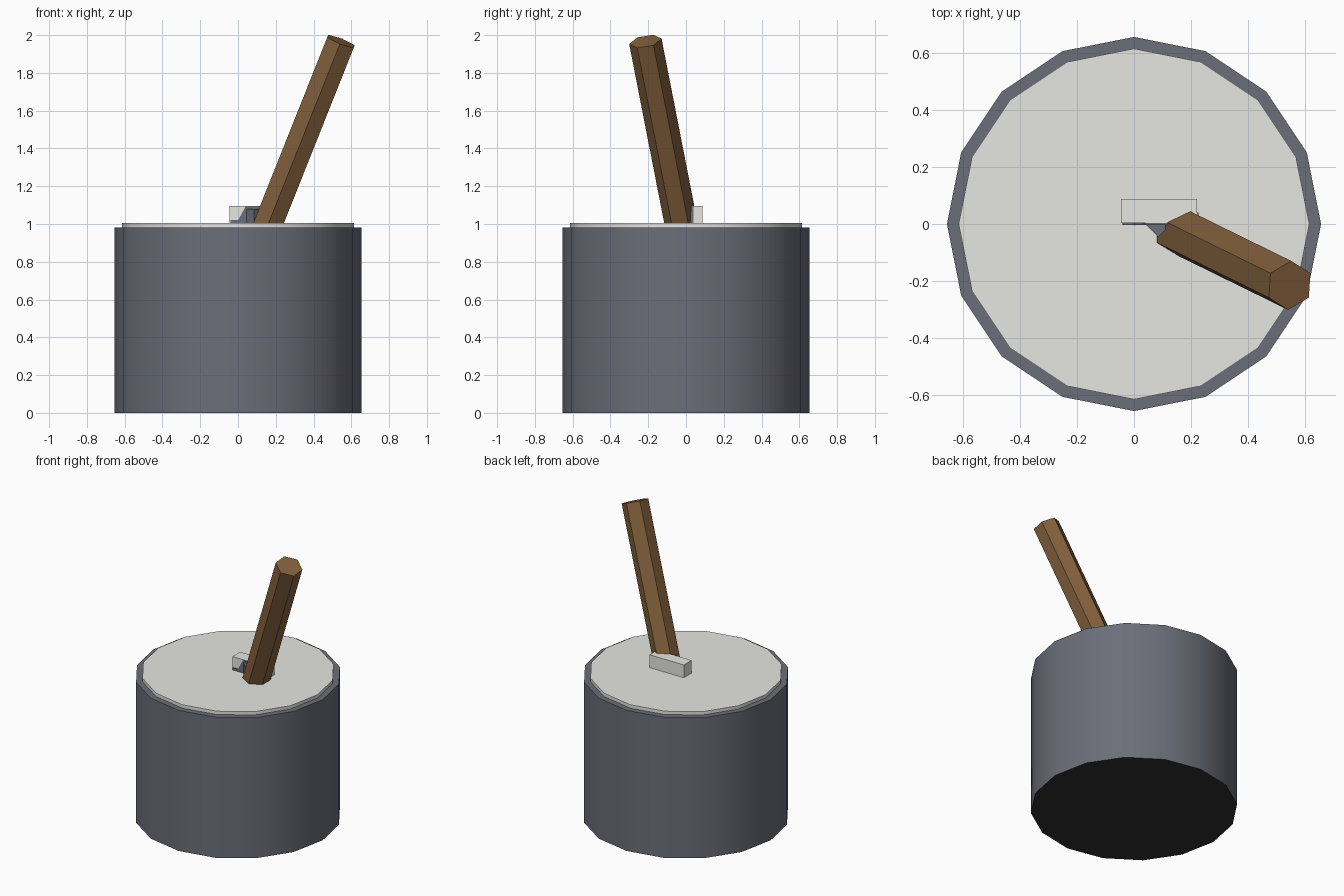
import bpy, bmesh, math
from mathutils import Vector, Matrix

cube = bpy.data.objects.get("Cube")
if cube:
    bpy.data.objects.remove(cube, do_unlink=True)


def material(name, rgb):
    m = bpy.data.materials.new(name)
    m.use_nodes = True
    m.diffuse_color = (*rgb, 1)
    m.node_tree.nodes["Principled BSDF"].inputs["Base Color"].default_value = (*rgb, 1)
    return m


slate = material("slate grey", (0.145, 0.157, 0.188))
pale = material("pale grey", (0.79, 0.79, 0.75))
wood = material("brown wood", (0.23, 0.118, 0.046))
black = material("soot black", (0.031, 0.031, 0.033))


def make(name, bm, mat):
    bmesh.ops.recalc_face_normals(bm, faces=bm.faces)
    mesh = bpy.data.meshes.new(name)
    bm.to_mesh(mesh)
    bm.free()
    mesh.materials.append(mat)
    ob = bpy.data.objects.new(name, mesh)
    bpy.context.collection.objects.link(ob)
    return ob


def prism(name, sides, radius, height, matrix, mat):
    """Closed regular prism centred on the matrix origin, first corner on local x."""
    bm = bmesh.new()
    rings = []
    for z in (-height / 2, height / 2):
        rings.append([bm.verts.new(matrix @ Vector((radius * math.cos(a), radius * math.sin(a), z)))
                      for a in (math.tau * i / sides for i in range(sides))])
        bm.faces.new(rings[-1])
    for i in range(sides):
        j = (i + 1) % sides
        bm.faces.new((rings[0][i], rings[0][j], rings[1][j], rings[1][i]))
    return make(name, bm, mat)


def slab(name, outline, axis_map, depth, mat):
    """Flat outline placed by axis_map, then extruded along the depth vector."""
    bm = bmesh.new()
    face = bm.faces.new([bm.verts.new(axis_map(u, v)) for u, v in outline])
    new = bmesh.ops.extrude_face_region(bm, geom=[face])["geom"]
    bmesh.ops.translate(bm, vec=depth,
                        verts=[v for v in new if isinstance(v, bmesh.types.BMVert)])
    bm.faces.ensure_lookup_table()
    if not any(f == face for f in bm.faces):
        bm.faces.new(list(bm.verts)[:len(outline)])
    return make(name, bm, mat)


# Round body with a dark underside, and its lid
body = prism("drum_body", 16, 0.655, 0.982, Matrix.Translation((0, 0, 0.491)), slate)
body.data.materials.append(black)
for face in body.data.polygons:
    face.material_index = 1 if face.normal.z < -0.9 else 0
lid = prism("lid", 16, 0.614, 0.045, Matrix.Translation((0, 0, 0.983)), pale)
for ob in (body, lid):
    bpy.ops.object.select_all(action="DESELECT")
    ob.select_set(True)
    bpy.context.view_layer.objects.active = ob
    bpy.ops.object.shade_smooth_by_angle(angle=math.radians(30))

# Leaning six-sided handle
foot, tip = Vector((0.152, -0.022, 0.98)), Vector((0.545, -0.215, 1.967))
axis = (tip - foot).normalized()
side = Vector((0, 1, 0))
side = (side - axis * side.dot(axis)).normalized()
frame = Matrix((side, axis.cross(side), axis)).transposed().to_4x4()
frame.translation = (foot + tip) / 2
prism("handle", 6, 0.087, (tip - foot).length, frame, wood)

# Pale block behind the handle foot
slab("block", [(-0.045, 0.99), (0.22, 0.99), (0.22, 1.095), (-0.045, 1.095)],
     lambda x, z: (x, 0.003, z), (0, 0.085, 0), pale)

# Slate bracket between block and handle, with a small gusset
slab("bracket", [(-0.04, 0.99), (0.226, 0.99), (0.226, 1.092), (0.04, 1.092),
                 (0, 1.02), (-0.04, 1.02)],
     lambda x, z: (x, -0.004, z), (0, 0.044, 0), slate)
slab("bracket_gusset", [(0.04, 0), (0.13, 0), (0.085, -0.045)],
     lambda x, y: (x, y, 0.99), (0, 0, 0.09), slate)
